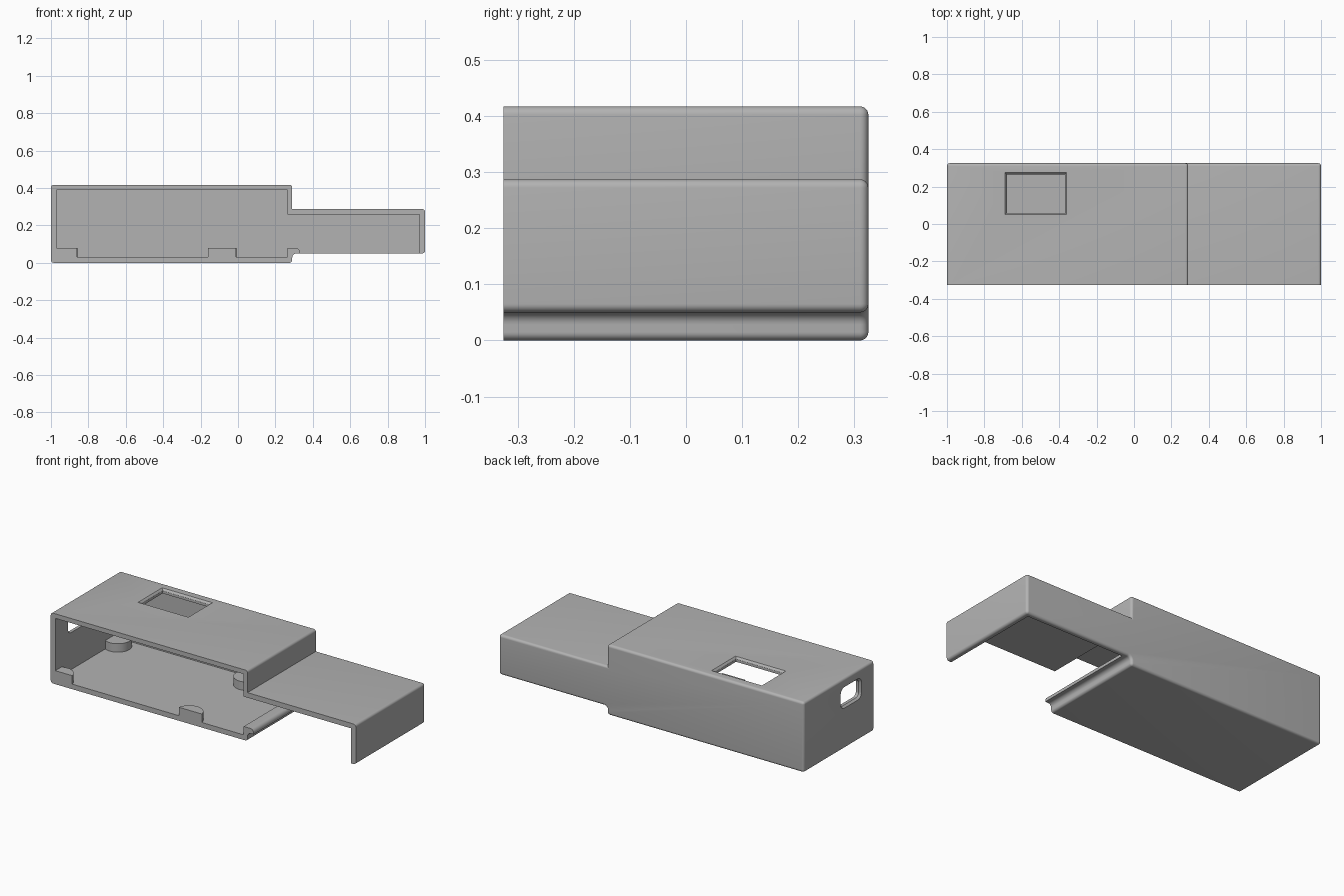
import bpy, bmesh, math
from mathutils import Vector

if "Cube" in bpy.data.objects:
    bpy.data.objects.remove(bpy.data.objects["Cube"])

SEG = 6      # segments per rounded corner
R = 0.015    # outer edge rounding


def ring(corners, t=0.0):
    """Axis-aligned CCW outline (u, v, radius), moved inward by t, corners rounded."""
    pts, n = [], len(corners)
    for i, (u, v, r) in enumerate(corners):
        p = Vector((u, v))
        d1 = (p - Vector(corners[i - 1][:2])).normalized()
        d2 = (Vector(corners[(i + 1) % n][:2]) - p).normalized()
        convex = d1.x * d2.y - d1.y * d2.x > 0
        p += t * (Vector((-d1.y, d1.x)) + Vector((-d2.y, d2.x)))
        if r == 0:
            pts.append(p)
            continue
        rad = max(r - t if convex else r + t, 0)
        c = p - d1 * rad + d2 * rad
        for k in range(SEG + 1):
            a = math.pi / 2 * k / SEG
            pts.append(c - d2 * rad * math.cos(a) + d1 * rad * math.sin(a))
    return pts


def loft(name, layers, place):
    """Join outlines [(points, depth), ...] into a closed solid."""
    bm = bmesh.new()
    rows = [[bm.verts.new(place(p.x, p.y, d)) for p in pts] for pts, d in layers]
    n = len(rows[0])
    for a, b in zip(rows, rows[1:]):
        for i in range(n):
            j = (i + 1) % n
            bm.faces.new((a[i], a[j], b[j], b[i]))
    bm.faces.new(rows[0])
    bm.faces.new(rows[-1])
    bmesh.ops.remove_doubles(bm, verts=bm.verts[:], dist=1e-5)
    bmesh.ops.recalc_face_normals(bm, faces=bm.faces[:])
    me = bpy.data.meshes.new(name)
    bm.to_mesh(me)
    bm.free()
    ob = bpy.data.objects.new(name, me)
    bpy.context.collection.objects.link(ob)
    return ob


def subtract(ob, cutter):
    mod = ob.modifiers.new("cut", 'BOOLEAN')
    mod.operation, mod.solver, mod.object = 'DIFFERENCE', 'EXACT', cutter
    bpy.ops.object.select_all(action='DESELECT')
    bpy.context.view_layer.objects.active = ob
    ob.select_set(True)
    bpy.ops.object.modifier_apply(modifier=mod.name)
    bpy.data.objects.remove(cutter, do_unlink=True)


def along_y(u, v, d):
    return (u, d, v)


def along_z(u, v, d):
    return (u, v, d)


def along_x(u, v, d):
    return (d, u, v)


# Outer body: stepped outline, square at the open front, rounded at the back
outline = [(-1, 0, R), (.29, 0, R), (.29, .05, .022), (1, .05, R),
           (1, .287, R), (.29, .287, 0), (.29, .417, R), (-1, .417, R)]
layers = [(ring(outline), -.325)]
for k in range(SEG + 1):
    a = math.pi / 2 * k / SEG
    layers.append((ring(outline, R * (1 - math.cos(a))), .325 - R + R * math.sin(a)))
case = loft("case_shell", layers, along_y)

# Cavity: open at the front and under the extension, leaving a lip on the floor
hollow = [(-.97, .03, 0), (.265, .03, 0), (.265, .08, 0), (.33, .08, .022),
          (.33, .02, 0), (.97, .02, 0), (.97, .257, 0), (.265, .257, 0),
          (.265, .39, 0), (-.97, .39, 0)]
cavity = loft("cavity_cutter", [(ring(hollow), -.45), (ring(hollow), .297)], along_y)

# Round support posts are kept out of the cavity, so they stay on the floor
for x in (-.935, -.085):
    for y in (-.335, .21):
        circle = [Vector((x + .076 * math.cos(a), y + .076 * math.sin(a)))
                  for a in (2 * math.pi * k / 32 for k in range(32))]
        subtract(cavity, loft("post_cutter", [(circle, -.05), (circle, .08)], along_z))
subtract(case, cavity)

# Top window with a softened rim
win = [(-.68, .06, 0), (-.37, .06, 0), (-.37, .265, 0), (-.68, .265, 0)]
subtract(case, loft("window_cutter", [(ring(win), .35), (ring(win), .405),
                                      (ring(win, -.004), .411), (ring(win, -.012), .419)], along_z))

# Rounded cable port in the left end wall
port = [(-.205, .25, .025), (-.03, .25, .025), (-.03, .355, .025), (-.205, .355, .025)]
subtract(case, loft("port_cutter", [(ring(port, -.012), -1.002), (ring(port), -.988),
                                    (ring(port), -.9)], along_x))

# Colour and shading
grey = bpy.data.materials.new("plain_grey")
grey.diffuse_color = (.45, .45, .45, 1)
grey.use_nodes = True
grey.node_tree.nodes["Principled BSDF"].inputs["Base Color"].default_value = grey.diffuse_color
case.data.materials.clear()
case.data.materials.append(grey)
bpy.ops.object.select_all(action='DESELECT')
case.select_set(True)
bpy.context.view_layer.objects.active = case
bpy.ops.object.shade_smooth_by_angle(angle=math.radians(30))
